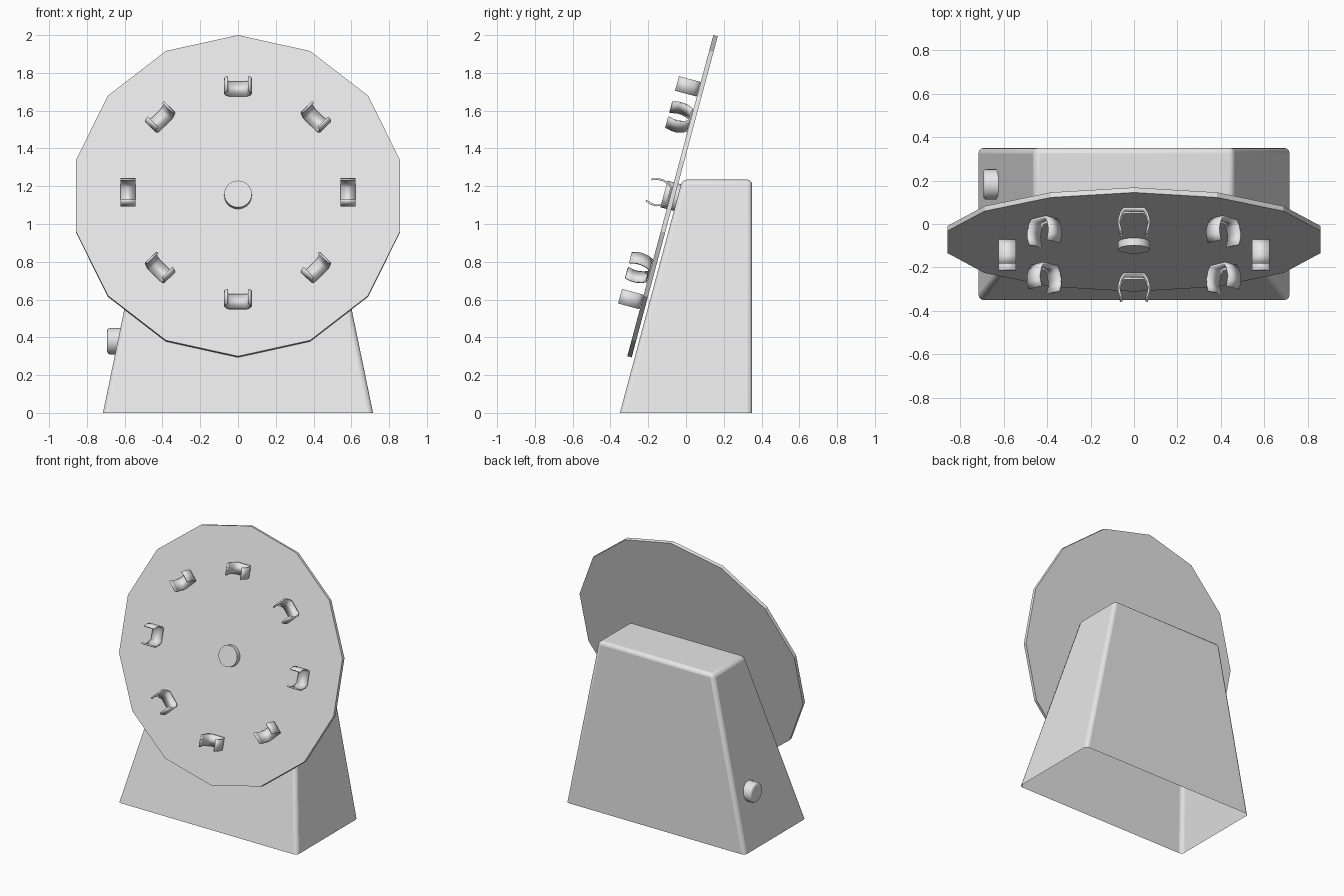
import bpy, bmesh, math
from mathutils import Matrix, Vector

cube = bpy.data.objects.get("Cube")
if cube:
    bpy.data.objects.remove(cube, do_unlink=True)

grey = bpy.data.materials.new("light_grey")
grey.use_nodes = True
grey.diffuse_color = (0.8, 0.8, 0.8, 1)
grey.node_tree.nodes["Principled BSDF"].inputs["Base Color"].default_value = (0.8, 0.8, 0.8, 1)

TILT = math.radians(15)
# Wheel frame: local z points out of the wheel face, local y runs up the face
WHEEL = Matrix.Translation((0, -0.083, 1.15)) @ Matrix.Rotation(math.pi / 2 - TILT, 4, 'X')


def make(name, bm, matrix=Matrix(), bevel=0, smooth=True):
    mesh = bpy.data.meshes.new(name)
    bm.normal_update()
    bm.to_mesh(mesh)
    bm.free()
    mesh.materials.append(grey)
    obj = bpy.data.objects.new(name, mesh)
    bpy.context.collection.objects.link(obj)
    obj.matrix_world = matrix
    if bevel:
        mod = obj.modifiers.new("rounded_edges", 'BEVEL')
        mod.width, mod.segments = bevel, 3
        mod.limit_method, mod.angle_limit = 'ANGLE', math.radians(40)
    if smooth:
        bpy.ops.object.select_all(action='DESELECT')
        obj.select_set(True)
        bpy.context.view_layer.objects.active = obj
        bpy.ops.object.shade_smooth_by_angle(angle=math.radians(35))
    return obj


def disc(name, radius, low, high, sides, matrix, **kw):
    bm = bmesh.new()
    bmesh.ops.create_cone(bm, cap_ends=True, segments=sides, radius1=radius, radius2=radius,
                          depth=high - low, matrix=Matrix.Translation((0, 0, (low + high) / 2)))
    return make(name, bm, matrix, **kw)


# Tapered stand, open underneath, with its front sloped like the wheel
bm = bmesh.new()
bmesh.ops.create_cube(bm, size=2)
for v in bm.verts:
    top, back = v.co.z > 0, v.co.y > 0
    v.co = (v.co.x * (0.46 if top else 0.715),
            0.35 if back else (-0.02 if top else -0.35),
            1.235 if top else 0)
bm.faces.ensure_lookup_table()
floor = [f for f in bm.faces if all(v.co.z < 0.01 for v in f.verts)]
bmesh.ops.delete(bm, geom=floor, context='FACES_ONLY')
make("stand", bm, bevel=0.025)

# Fourteen-sided wheel and the axle through its middle
disc("wheel", 0.88, -0.024, 0, 14, WHEEL, smooth=False)
disc("axle", 0.073, -0.1, 0.035, 32, WHEEL)

# Knob on the right side of the stand
side = Matrix.Translation((-0.6, 0.182, 0.38)) @ Matrix.Rotation(-math.pi / 2, 4, 'Y')
disc("side_knob", 0.07, 0, 0.093, 32, side, bevel=0.015)

# Spring clips around the wheel: a bent strip, extruded along the radius
half = [(0.046, 0.006), (0.06, 0.028), (0.069, 0.06), (0.068, 0.085), (0.058, 0.118)]
profile = [(-x, z) for x, z in reversed(half)] + half
for i in range(8):
    bm = bmesh.new()
    rows = [[bm.verts.new((x, y, z)) for x, z in profile] for y in (-0.04, 0.04)]
    for a, b, c, d in zip(rows[0], rows[0][1:], rows[1][1:], rows[1]):
        bm.faces.new((a, b, c, d))
    place = WHEEL @ Matrix.Rotation(i * math.pi / 4, 4, 'Z') @ Matrix.Translation((0, 0.583, 0))
    clip = make("clip_%d" % (i + 1), bm, place)
    mod = clip.modifiers.new("strip_thickness", 'SOLIDIFY')
    mod.thickness, mod.offset = 0.01, 0
